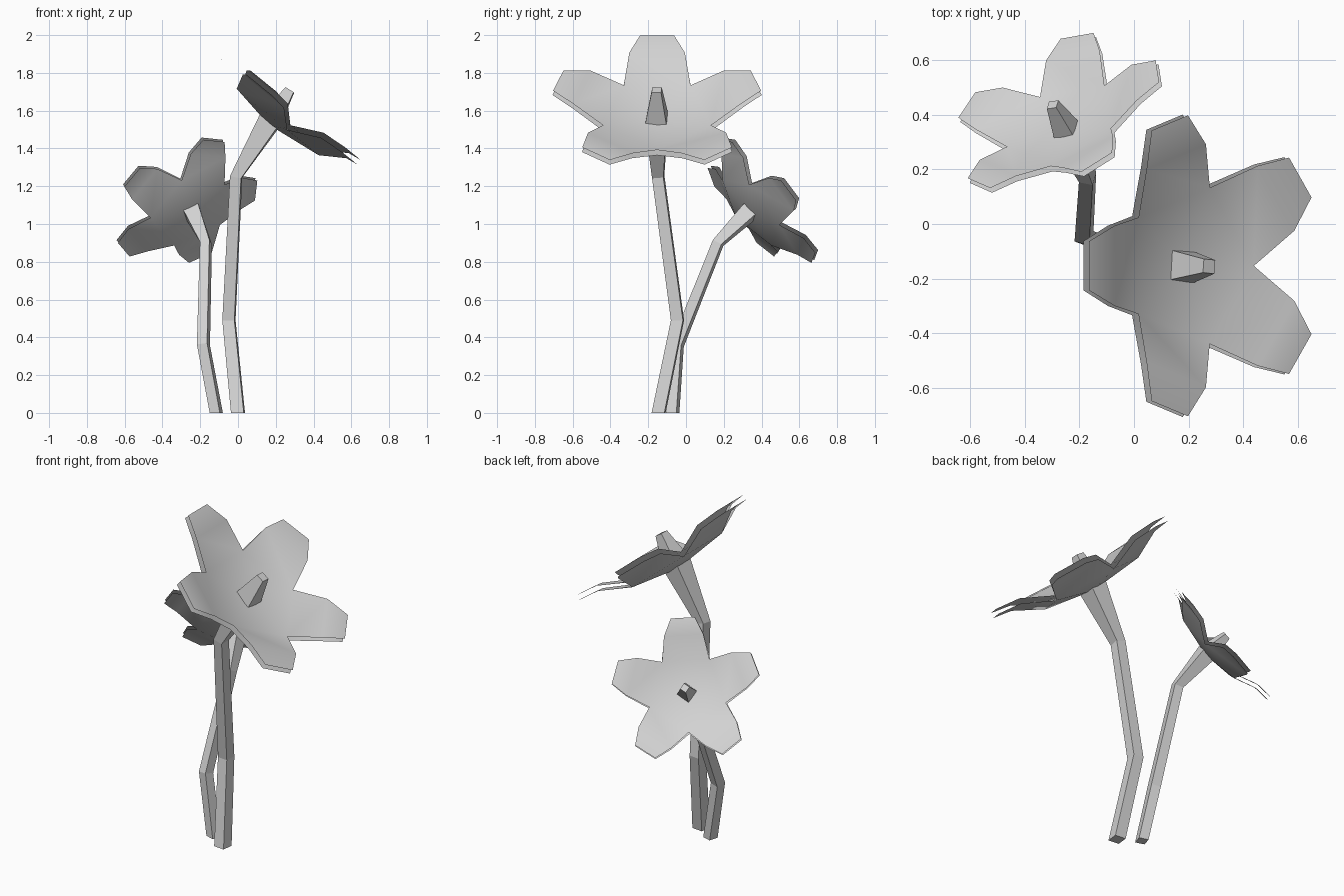
import bpy, bmesh, math
from mathutils import Vector, Matrix

if "Cube" in bpy.data.objects:
    bpy.data.objects.remove(bpy.data.objects["Cube"], do_unlink=True)

grey = bpy.data.materials.new("light grey")
grey.use_nodes = True
colour = (0.65, 0.65, 0.65, 1)
grey.diffuse_color = colour
grey.node_tree.nodes["Principled BSDF"].inputs["Base Color"].default_value = colour


def finish(bm, name, smooth=False):
    mesh = bpy.data.meshes.new(name)
    for f in bm.faces:
        f.smooth = smooth
    bm.to_mesh(mesh)
    bm.free()
    mesh.materials.append(grey)
    obj = bpy.data.objects.new(name, mesh)
    bpy.context.collection.objects.link(obj)
    return obj


def blossom(name, centre, normal, petal_dir, size):
    """Five-petalled shallow cup made of two thin shells."""
    n = Vector(normal).normalized()
    p = Vector(petal_dir)
    e1 = (p - n * p.dot(n)).normalized()
    e2 = n.cross(e1)
    bm = bmesh.new()
    place = lambda v: Vector(centre) + size * (e1 * v.x + e2 * v.y + n * v.z)
    middle = bm.verts.new(place(Vector((0, 0, 0))))
    valleys, petals = [], []
    for i in range(5):
        turn = Matrix.Rotation(i * math.tau / 5, 3, 'Z')
        make = lambda x, y, z: bm.verts.new(place(turn @ Vector((x, y, z))))
        valleys.append(make(0.243, -0.177, 0.04))
        petals.append([make(0.42, -0.147, 0.12), make(0.55, -0.09, 0.132),
                       make(0.55, 0.09, 0.132), make(0.42, 0.147, 0.12)])
    for i, (s1, t1, t2, s2) in enumerate(petals):
        v1, v2 = valleys[i], valleys[(i + 1) % 5]
        bm.faces.new((middle, v1, v2))
        bm.faces.new((v1, s1, s2, v2))
        bm.faces.new((s1, t1, t2, s2))
    obj = finish(bm, name, smooth=True)
    shell = obj.modifiers.new("two shells", 'SOLIDIFY')
    shell.thickness = 0.03 * size
    shell.offset = -1
    shell.use_rim = False


def stem(name, path, side):
    """Square tube along (x, y, z, width) points, tapering into the pistil."""
    pts = [Vector(p[:3]) for p in path]
    bm = bmesh.new()
    rings = []
    for i, p in enumerate(path):
        d = (pts[min(i + 1, len(pts) - 1)] - pts[max(i - 1, 0)]).normalized()
        if i == 0:
            d = Vector((0, 0, 1))
        a = Vector(side)
        a = (a - d * a.dot(d)).normalized() * p[3] / 2
        b = d.cross(a)
        rings.append([bm.verts.new(pts[i] + q) for q in (a + b, b - a, -a - b, a - b)])
    for lo, hi in zip(rings, rings[1:]):
        for k in range(4):
            m = (k + 1) % 4
            bm.faces.new((lo[k], lo[m], hi[m], hi[k]))
    bm.faces.new(rings[0][::-1])
    bm.faces.new(rings[-1])
    bmesh.ops.recalc_face_normals(bm, faces=bm.faces)
    finish(bm, name)


# Tall flower
blossom("large_blossom", (0.18, -0.153, 1.55), (0.63, 0, 0.777), (-0.777, 0, 0.63), 1)
stem("tall_stem", [(0, -0.145, 0, 0.068), (-0.048, -0.045, 0.49, 0.064),
                   (-0.01, -0.147, 1.25, 0.06), (0.17, -0.155, 1.55, 0.115),
                   (0.275, -0.155, 1.71, 0.05)], (0.1, 1, 0))

# Short flower, leaning back
blossom("small_blossom", (-0.25, 0.342, 1.066), (-0.387, 0.716, 0.583),
        (0.372, -0.457, 0.809), 0.74)
stem("short_stem", [(-0.115, -0.07, 0, 0.056), (-0.183, -0.045, 0.36, 0.056),
                    (-0.17, 0.17, 0.9, 0.052), (-0.24, 0.33, 1.06, 0.085),
                    (-0.298, 0.437, 1.15, 0.038)], (1, -0.3, 0))
